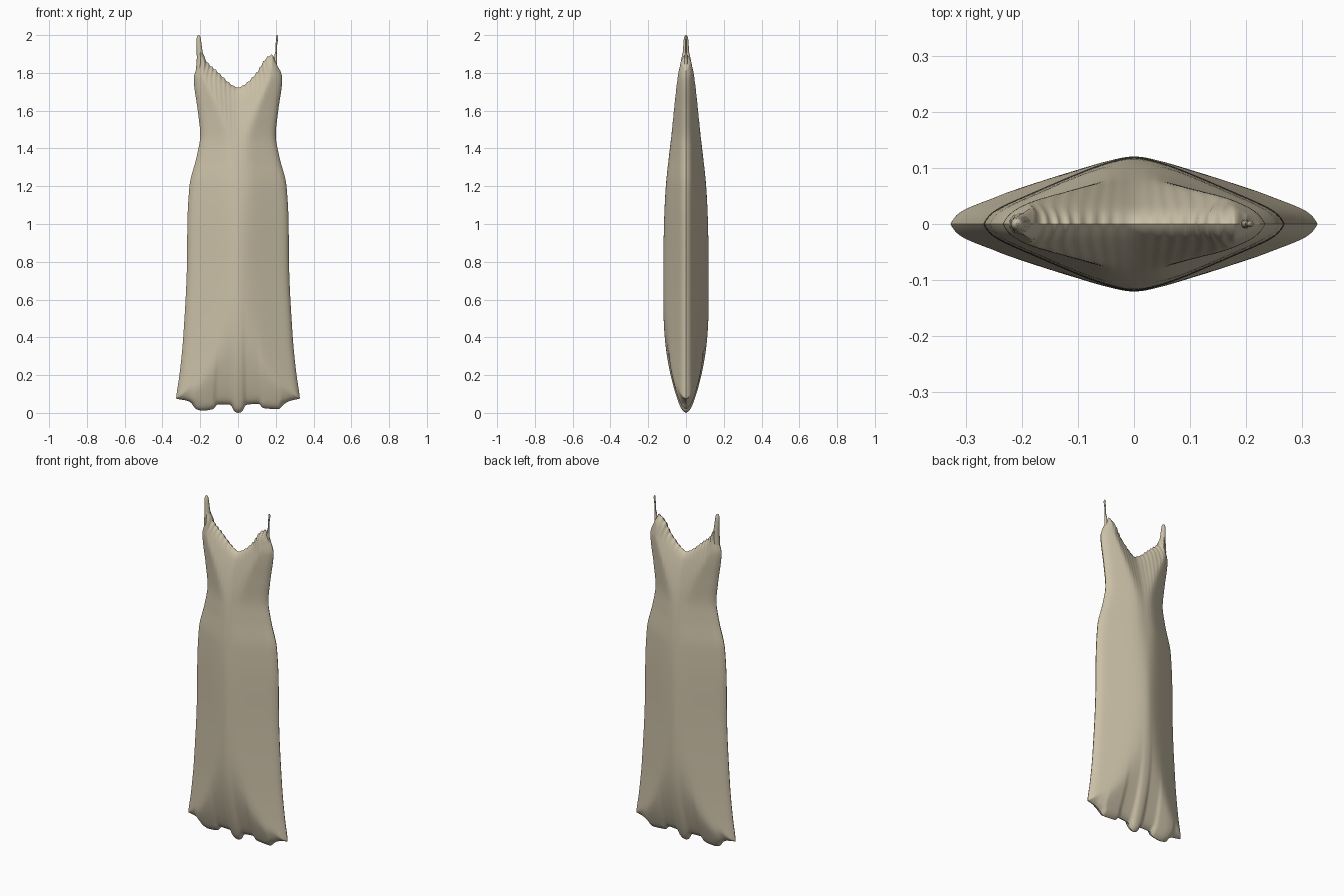
import bpy, bmesh, math

if "Cube" in bpy.data.objects:
    bpy.data.objects.remove(bpy.data.objects["Cube"])

fabric = bpy.data.materials.new("beige satin")
fabric.use_nodes = True
colour = (0.60, 0.53, 0.39, 1)
fabric.diffuse_color = colour
fabric.node_tree.nodes["Principled BSDF"].inputs["Base Color"].default_value = colour


def ease(points, t):
    """Smooth interpolation through (t, value) pairs, using limited slopes."""
    if t <= points[0][0]:
        return points[0][1]
    if t >= points[-1][0]:
        return points[-1][1]
    slopes = [(b[1] - a[1]) / (b[0] - a[0]) for a, b in zip(points, points[1:])]
    i = max(k for k in range(len(slopes)) if points[k][0] <= t)

    def tangent(k):
        if k in (0, len(slopes)):
            return slopes[min(k, len(slopes) - 1)]
        a, b = slopes[k - 1], slopes[k]
        return 2 * a * b / (a + b) if a * b > 0 else 0

    (t0, v0), (t1, v1) = points[i], points[i + 1]
    h = t1 - t0
    s = (t - t0) / h
    return (v0 * (1 + 2 * s) * (1 - s) ** 2 + v1 * s * s * (3 - 2 * s)
            + h * s * (1 - s) * (tangent(i) * (1 - s) - tangent(i + 1) * s))


# Half width by height, hem height and neckline height across the width
SIDE = [(0.05, .315), (.08, .327), (.12, .322), (.2, .31), (.4, .29), (.8, .27), (1.0, .268),
        (1.2, .257), (1.36, .218), (1.47, .2), (1.6, .213), (1.77, .234), (1.86, .212), (1.95, .212)]
HEM = [(-1, .075), (-.82, .062), (-.7, .02), (-.6, .012), (-.42, .02), (-.34, .045),
       (-.13, .043), (-.06, .008), (0, 0), (.06, .005), (.14, .043), (.34, .048),
       (.43, .025), (.68, .02), (.76, .042), (.86, .064), (1, .075)]
NECK = [(-1, 1.94), (-.9, 1.92), (-.8, 1.87), (-.45, 1.805), (-.08, 1.73), (0, 1.722),
        (.08, 1.73), (.45, 1.81), (.78, 1.895), (.86, 1.9), (.93, 1.87), (1, 1.82)]


def fall(d):
    """Depth contribution of the hem and neckline, levelling off inside."""
    return .32 * (1 - math.exp(-d / .33))


def cloth_point(u, v):
    """Position on the front half: u runs across, v runs from hem to neckline."""
    low, high = ease(HEM, u), ease(NECK, u)
    frill = abs(math.sin(u * 30)) * .008 * min(1, abs(u) * 4)
    high -= frill
    z = low + (high - low) * v
    w = ease(SIDE, z)
    x = u * w
    gaps = (math.hypot(w, .02) - math.hypot(x, .02), fall(z - low), fall(.7 * (high - z)))
    if min(gaps) < 1e-6:
        return x, 0, z
    d = sum(g ** -8 for g in gaps) ** (-1 / 8)
    return x, -(.435 * d + .018 * (1 - math.exp(-d / .011))), z


# Gown body: two inflated halves joined along the outline
COLS, ROWS = 120, 130
bm = bmesh.new()
points = [[cloth_point(math.sin(math.pi / 2 * (2 * i / COLS - 1)),
                       (1 - math.cos(math.pi * j / ROWS)) / 2)
           for i in range(COLS + 1)] for j in range(ROWS + 1)]
for side in (1, -1):
    grid = [[bm.verts.new((x, y * side, z)) for x, y, z in row] for row in points]
    for j in range(ROWS):
        for i in range(COLS):
            quad = [grid[j][i], grid[j][i + 1], grid[j + 1][i + 1], grid[j + 1][i]]
            bm.faces.new(quad[::side])
bmesh.ops.remove_doubles(bm, verts=bm.verts, dist=1e-5)
bmesh.ops.recalc_face_normals(bm, faces=bm.faces)
mesh = bpy.data.meshes.new("gown_body")
bm.to_mesh(mesh)
bm.free()
mesh.materials.append(fabric)
mesh.shade_smooth()
body = bpy.data.objects.new("gown_body", mesh)
bpy.context.collection.objects.link(body)


# Shoulder straps: tapered tubes rising from the bust
def strap(name, path):
    curve = bpy.data.curves.new(name, "CURVE")
    curve.dimensions = "3D"
    curve.bevel_depth = 1
    curve.bevel_resolution = 3
    curve.use_fill_caps = True
    spline = curve.splines.new("POLY")
    spline.points.add(len(path) - 1)
    for point, (x, z, radius) in zip(spline.points, path):
        point.co = (x, 0, z, 1)
        point.radius = radius
    curve.materials.append(fabric)
    obj = bpy.data.objects.new(name, curve)
    bpy.context.collection.objects.link(obj)


strap("right_strap", [(-.203, 1.82, .02), (-.2, 1.88, .019), (-.204, 1.92, .016),
                      (-.207, 1.96, .0135), (-.208, 1.985, .011), (-.208, 1.996, .007),
                      (-.208, 2.0, .002)])
strap("left_strap", [(.198, 1.83, .009), (.199, 1.89, .007), (.203, 1.92, .004),
                     (.203, 1.95, .005), (.207, 1.975, .005), (.207, 1.992, .006),
                     (.207, 2.0, .002)])
